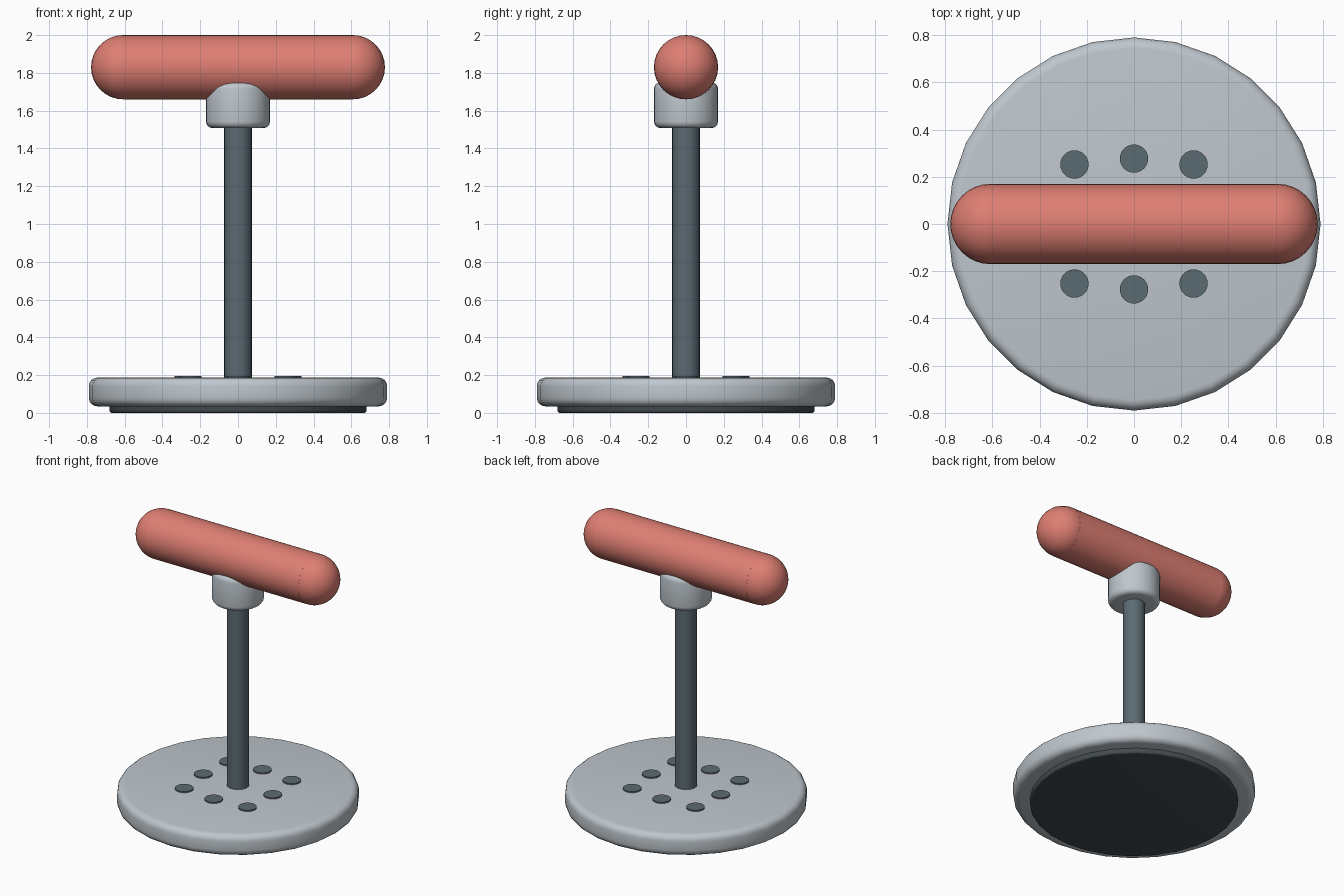
import bpy
import math

if "Cube" in bpy.data.objects:
    bpy.data.objects.remove(bpy.data.objects["Cube"])


def material(name, color):
    m = bpy.data.materials.new(name)
    m.diffuse_color = (*color, 1)
    m.use_nodes = True
    m.node_tree.nodes["Principled BSDF"].inputs["Base Color"].default_value = m.diffuse_color
    return m


CORAL = material("coral", (0.73, 0.21, 0.17))
GREY = material("light_grey", (0.52, 0.57, 0.61))
SLATE = material("slate", (0.105, 0.145, 0.17))
DARK = material("dark_rubber", (0.055, 0.07, 0.08))


def finish(obj, name, mat):
    obj.name = name
    obj.data.materials.append(mat)
    bpy.ops.object.shade_smooth_by_angle(angle=math.radians(40))
    return obj


def disc(name, mat, radius, z0, z1, sides, bevel=0, x=0, y=0):
    """Upright cylinder from z0 to z1 with optionally rounded rims."""
    bpy.ops.mesh.primitive_cylinder_add(vertices=sides, radius=radius, depth=z1 - z0,
                                        location=(x, y, (z0 + z1) / 2))
    obj = bpy.context.object
    if bevel:
        mod = obj.modifiers.new("rounded_rim", "BEVEL")
        mod.width = bevel
        mod.segments = 4
        mod.limit_method = "ANGLE"
        mod.angle_limit = math.radians(40)
        bpy.ops.object.modifier_apply(modifier=mod.name)
    return finish(obj, name, mat)


# Stand
disc("foot_pad", DARK, 0.68, 0.0, 0.06, 28, 0.012)
disc("base_plate", GREY, 0.79, 0.035, 0.187, 28, 0.045)
disc("post", SLATE, 0.073, 0.17, 1.54, 24)
disc("collar", GREY, 0.17, 1.508, 1.75, 28, 0.035)

# Ring of eight dots on the base
for i in (-1, 0, 1):
    for j in (-1, 0, 1):
        if i or j:
            r = 0.252 if i and j else 0.277
            disc("base_dot", SLATE, 0.06, 0.18, 0.196, 24, 0, i * r, j * r)

# Padded crossbar with rounded ends
bpy.ops.mesh.primitive_cylinder_add(vertices=32, radius=0.17, depth=1.2,
                                    location=(0, 0, 1.83), rotation=(0, math.pi / 2, 0))
finish(bpy.context.object, "crossbar", CORAL)
for side in (-1, 1):
    bpy.ops.mesh.primitive_uv_sphere_add(segments=32, ring_count=16, radius=0.17,
                                         location=(side * 0.608, 0, 1.83))
    finish(bpy.context.object, "crossbar_end", CORAL)
